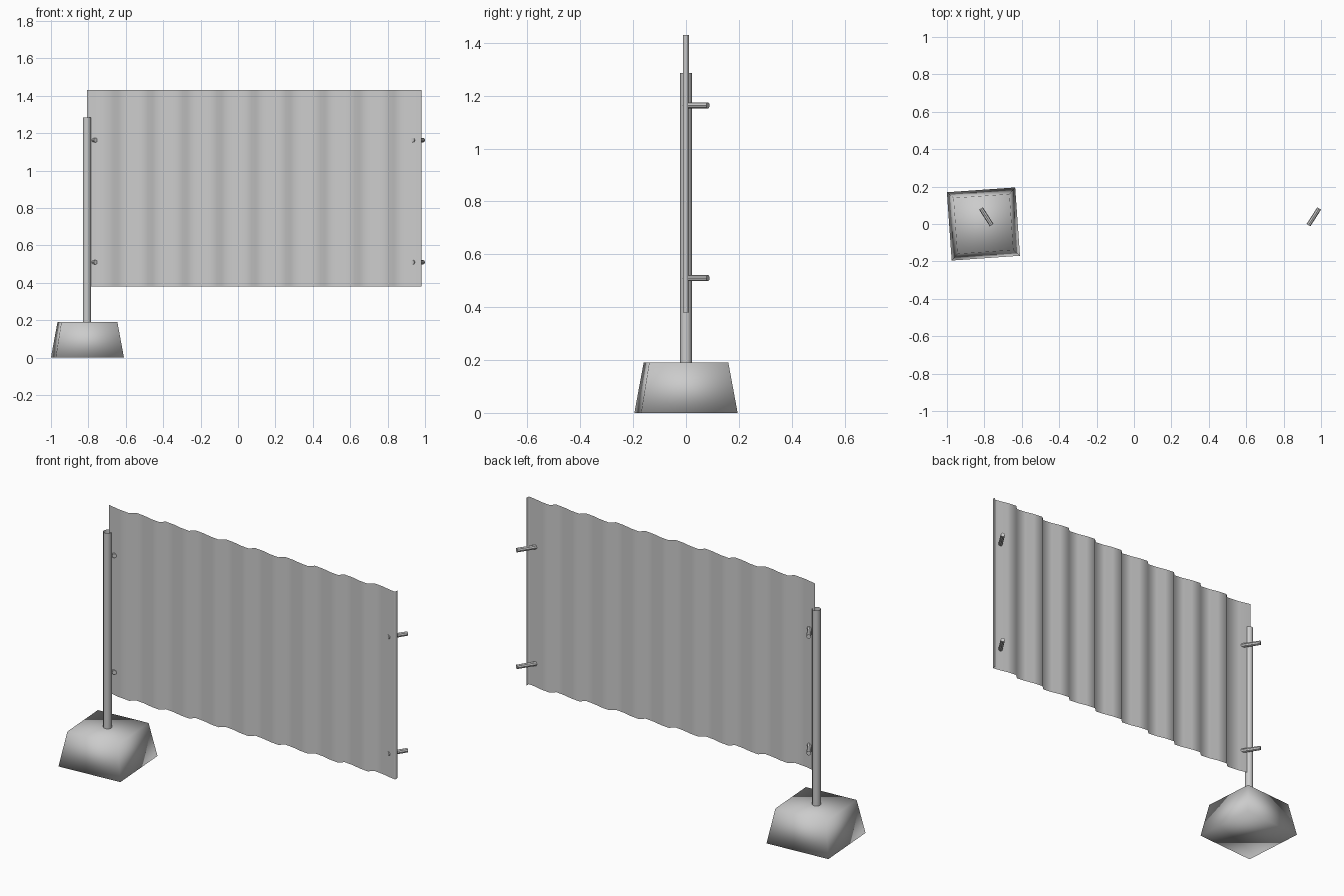
import bpy, bmesh, math
from mathutils import Vector

if "Cube" in bpy.data.objects:
    bpy.data.objects.remove(bpy.data.objects["Cube"])


def make_object(name, bm, smooth=True):
    me = bpy.data.meshes.new(name)
    bm.normal_update()
    for f in bm.faces:
        f.smooth = smooth
    bm.to_mesh(me)
    bm.free()
    ob = bpy.data.objects.new(name, me)
    bpy.context.collection.objects.link(ob)
    return ob


# concrete foot: tapered square block, slightly turned
bm = bmesh.new()
bmesh.ops.create_cone(bm, cap_ends=True, segments=4, depth=0.19,
                      radius1=0.183 * math.sqrt(2), radius2=0.15 * math.sqrt(2))
foot = make_object("concrete_foot", bm)
# align the corners, whichever way the cone starts
turn = math.radians(4)
if abs(abs(foot.data.vertices[0].co.x) - abs(foot.data.vertices[0].co.y)) > 0.05:
    turn += math.pi / 4
foot.rotation_euler.z = turn
foot.location = (-0.805, 0, 0.095)

# post: open-topped tube
bm = bmesh.new()
bmesh.ops.create_cone(bm, cap_ends=False, segments=12, depth=1.135,
                      radius1=0.022, radius2=0.022)
post = make_object("post", bm)
post.location = (-0.808, 0, 0.7175)

# corrugated sheet: repeating wave profile pulled up
pitch, first, ribs = 0.1845, -0.665, 9
wave = [(0, -0.012), (0.026, 0.012), (0.08, 0.006), (0.132, -0.006)]
profile = [(-0.807, 0.011), (-0.803, 0.011), (-0.74, -0.004)]
profile += [(first + i * pitch + x, y) for i in range(ribs) for x, y in wave]
profile = [p for p in profile if p[0] < 0.95] + [(0.975, -0.011), (0.981, -0.011), (0.981, 0.008)]
bm = bmesh.new()
rows = [[bm.verts.new((x, y, z)) for x, y in profile] for z in (0.38, 1.43)]
for i in range(len(profile) - 1):
    bm.faces.new((rows[0][i], rows[0][i + 1], rows[1][i + 1], rows[1][i]))
make_object("corrugated_sheet", bm)


# connecting pegs: short slanted rods at both ends of the sheet
def peg(name, start, end, radius=0.012):
    start, end = Vector(start), Vector(end)
    bm = bmesh.new()
    bmesh.ops.create_cone(bm, cap_ends=True, segments=8, depth=(end - start).length,
                          radius1=radius, radius2=radius)
    ob = make_object(name, bm, smooth=False)
    ob.rotation_mode = 'QUATERNION'
    ob.rotation_quaternion = (end - start).to_track_quat('Z', 'Y')
    ob.location = (start + end) / 2


for level, z in (("lower", 0.51), ("upper", 1.163)):
    for side, s in (("left", -1), ("right", 1)):
        mid = 0.086
        peg(f"{side}_{level}_peg", (mid + s * 0.847, -0.006, z), (mid + s * 0.904, 0.083, z))
